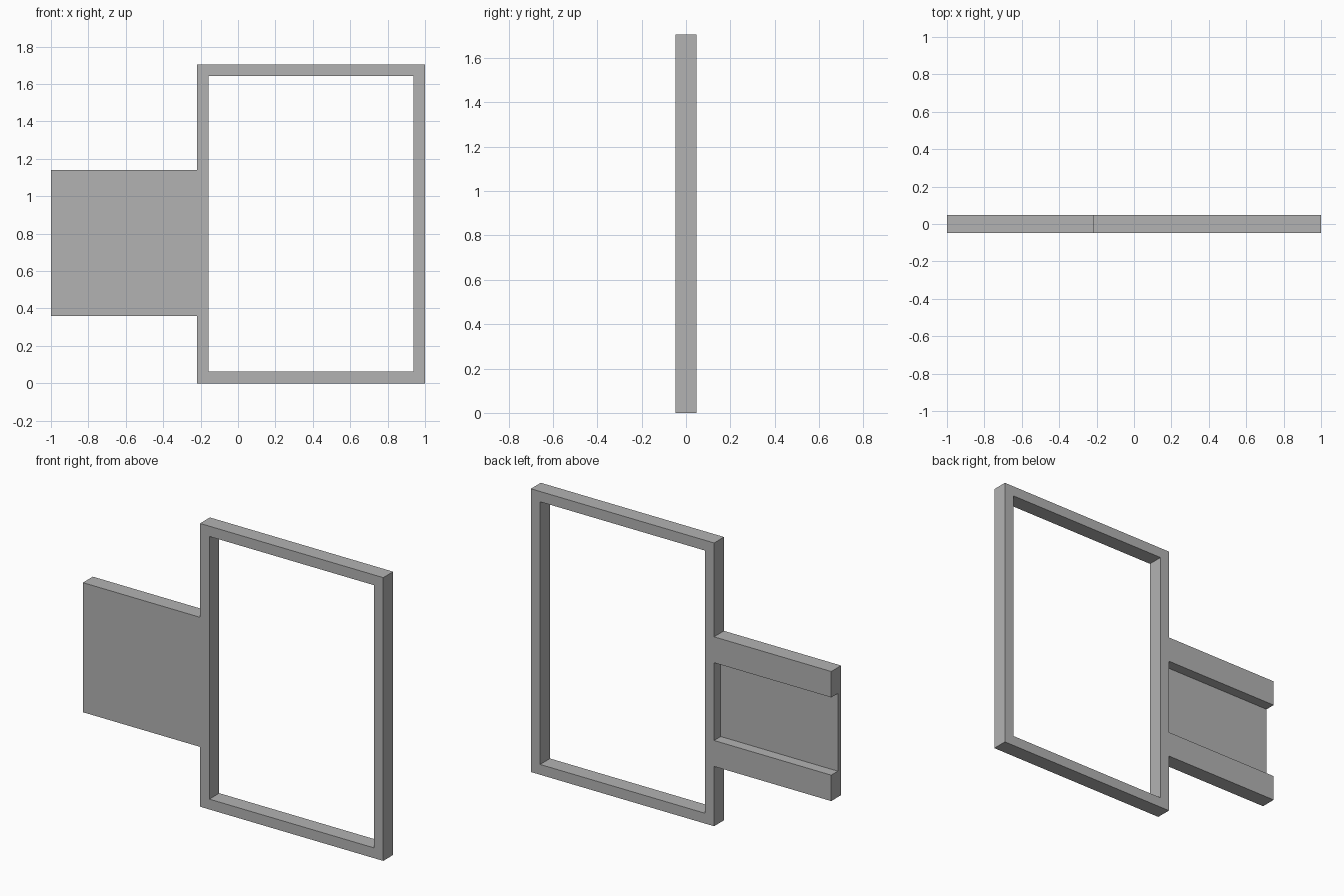
import bpy
import bmesh
import math

cube = bpy.data.objects.get("Cube")
if cube:
    bpy.data.objects.remove(cube, do_unlink=True)

HALF = 0.047                    # half thickness in y
FRAME_L, FRAME_R, TOP = -0.22, 1.0, 1.705
BAR = 0.062                     # frame bar width
PLATE_LOW, PLATE_HIGH = 0.36, 1.14
RAIL = 0.156                    # height of the rails behind the plate
FLOOR_Y = -0.016                # bottom of the channel

grey = bpy.data.materials.new("plain_grey")
grey.use_nodes = True
colour = (0.45, 0.45, 0.45, 1)
grey.diffuse_color = colour
grey.node_tree.nodes["Principled BSDF"].inputs["Base Color"].default_value = colour


def box(name, low, high):
    """Box between two opposite corners."""
    bm = bmesh.new()
    bmesh.ops.create_cube(bm, size=1)
    for v in bm.verts:
        v.co = [(a + b) / 2 + c * (b - a) for a, b, c in zip(low, high, v.co)]
    mesh = bpy.data.meshes.new(name)
    bm.to_mesh(mesh)
    bm.free()
    mesh.materials.append(grey)
    obj = bpy.data.objects.new(name, mesh)
    bpy.context.collection.objects.link(obj)
    return obj


def combine(target, tool, operation):
    """Apply a boolean and discard the tool."""
    mod = target.modifiers.new(operation.lower(), "BOOLEAN")
    mod.operation = operation
    mod.solver = "EXACT"
    mod.object = tool
    bpy.context.view_layer.objects.active = target
    bpy.ops.object.modifier_apply(modifier=mod.name)
    bpy.data.objects.remove(tool, do_unlink=True)


# Upright frame and the plate joined to its side
body = box("frame_with_side_plate", (FRAME_L, -HALF, 0), (FRAME_R, HALF, TOP))
plate = box("side_plate", (-1, -HALF, PLATE_LOW), (FRAME_L + BAR / 2, HALF, PLATE_HIGH))
combine(body, plate, "UNION")

# Frame opening
opening = box("opening_cutter", (FRAME_L + BAR, -1, BAR), (FRAME_R - BAR, 1, TOP - BAR))
combine(body, opening, "DIFFERENCE")

# Channel between the two rails on the back of the plate, open at the outer end
channel = box("channel_cutter", (-2, FLOOR_Y, PLATE_LOW + RAIL),
              (FRAME_L, 1, PLATE_HIGH - RAIL))
combine(body, channel, "DIFFERENCE")

# Merge the flat faces left by the cuts
bm = bmesh.new()
bm.from_mesh(body.data)
bmesh.ops.remove_doubles(bm, verts=bm.verts, dist=0.0001)
bmesh.ops.dissolve_limit(bm, angle_limit=math.radians(1), verts=bm.verts, edges=bm.edges)
bm.to_mesh(body.data)
bm.free()
